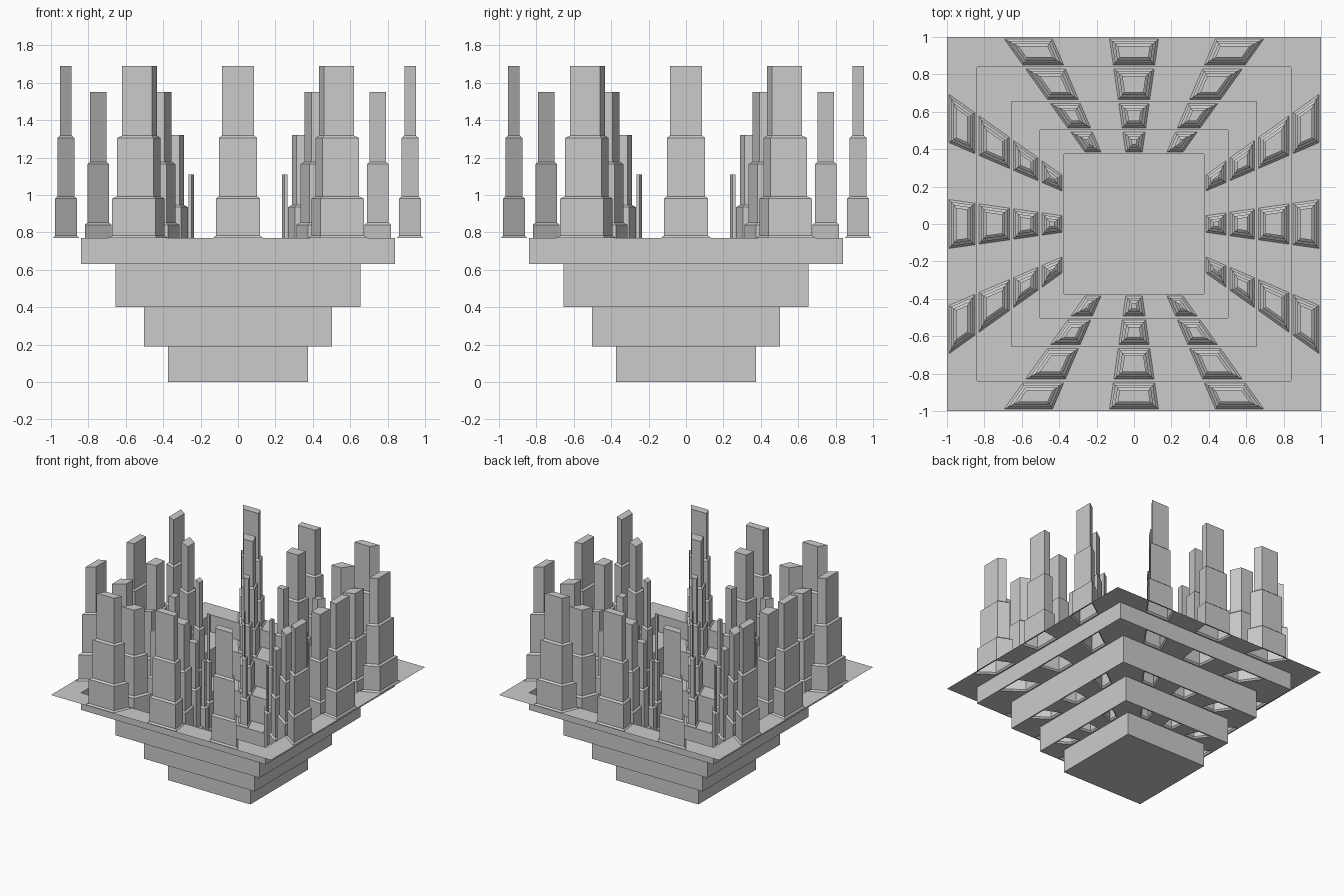
import bpy, bmesh
from mathutils import Matrix
from math import pi

if "Cube" in bpy.data.objects:
    bpy.data.objects.remove(bpy.data.objects["Cube"])

# half-width at each step, and the height of each tread (lowest first)
HALF = [0.375, 0.503, 0.655, 0.84, 1.0]
TREAD = [0.19, 0.40, 0.63, 0.77]

# tower profile: (inset, rise) from the tread cell up to the roof
TOWER = [(0.0105, 0), (0.0105, 0.012), (0, 0.198),
         (0.014, 0.012), (0, 0.313), (0.014, 0.012), (0, 0.373)]


def finish(bm, name):
    bmesh.ops.remove_doubles(bm, verts=bm.verts, dist=1e-5)
    me = bpy.data.meshes.new(name)
    bm.to_mesh(me)
    bm.free()
    ob = bpy.data.objects.new(name, me)
    bpy.context.collection.objects.link(ob)
    return ob


def quad(bm, pts):
    return bm.faces.new([bm.verts.new(p) for p in pts])


def terrace(name, r0, r1, z_low, z):
    """Riser, tread and the towers growing out of the tread, on four sides."""
    bm = bmesh.new()
    # riser facing into the pit
    quad(bm, [(-r0, r0, z_low), (r0, r0, z_low), (r0, r0, z), (-r0, r0, z)])
    # tread split into seven radial cells
    cells = []
    for i in range(7):
        a, b = (2 * i - 7) / 7, (2 * i - 5) / 7
        cells.append(quad(bm, [(a * r0, r0, z), (b * r0, r0, z),
                               (b * r1, r1, z), (a * r1, r1, z)]))
    bm.normal_update()
    # stepped towers on every second cell
    for cell in cells[1::2]:
        for inset, rise in TOWER:
            bmesh.ops.inset_individual(bm, faces=[cell], thickness=inset,
                                       depth=rise, use_even_offset=True)
            bm.normal_update()
    # repeat around the square
    side = bm.faces[:]
    for k in (1, 2, 3):
        new = bmesh.ops.duplicate(bm, geom=bm.verts[:] + bm.edges[:] + side if k == 1 else base)
        if k == 1:
            base = [g for g in new["geom"]]
            first = [g for g in base if isinstance(g, bmesh.types.BMVert)]
            bmesh.ops.rotate(bm, verts=first, cent=(0, 0, 0), matrix=Matrix.Rotation(pi / 2, 3, 'Z'))
        else:
            vs = [g for g in new["geom"] if isinstance(g, bmesh.types.BMVert)]
            bmesh.ops.rotate(bm, verts=vs, cent=(0, 0, 0), matrix=Matrix.Rotation((k - 1) * pi / 2, 3, 'Z'))
    return finish(bm, name)


# pit floor
bm = bmesh.new()
r = HALF[0]
quad(bm, [(-r, -r, 0), (r, -r, 0), (r, r, 0), (-r, r, 0)])
finish(bm, "pit_floor")

# four terraces with towers
for i, z in enumerate(TREAD):
    terrace(f"terrace_with_towers_{i + 1}", HALF[i], HALF[i + 1],
            TREAD[i - 1] if i else 0, z)
